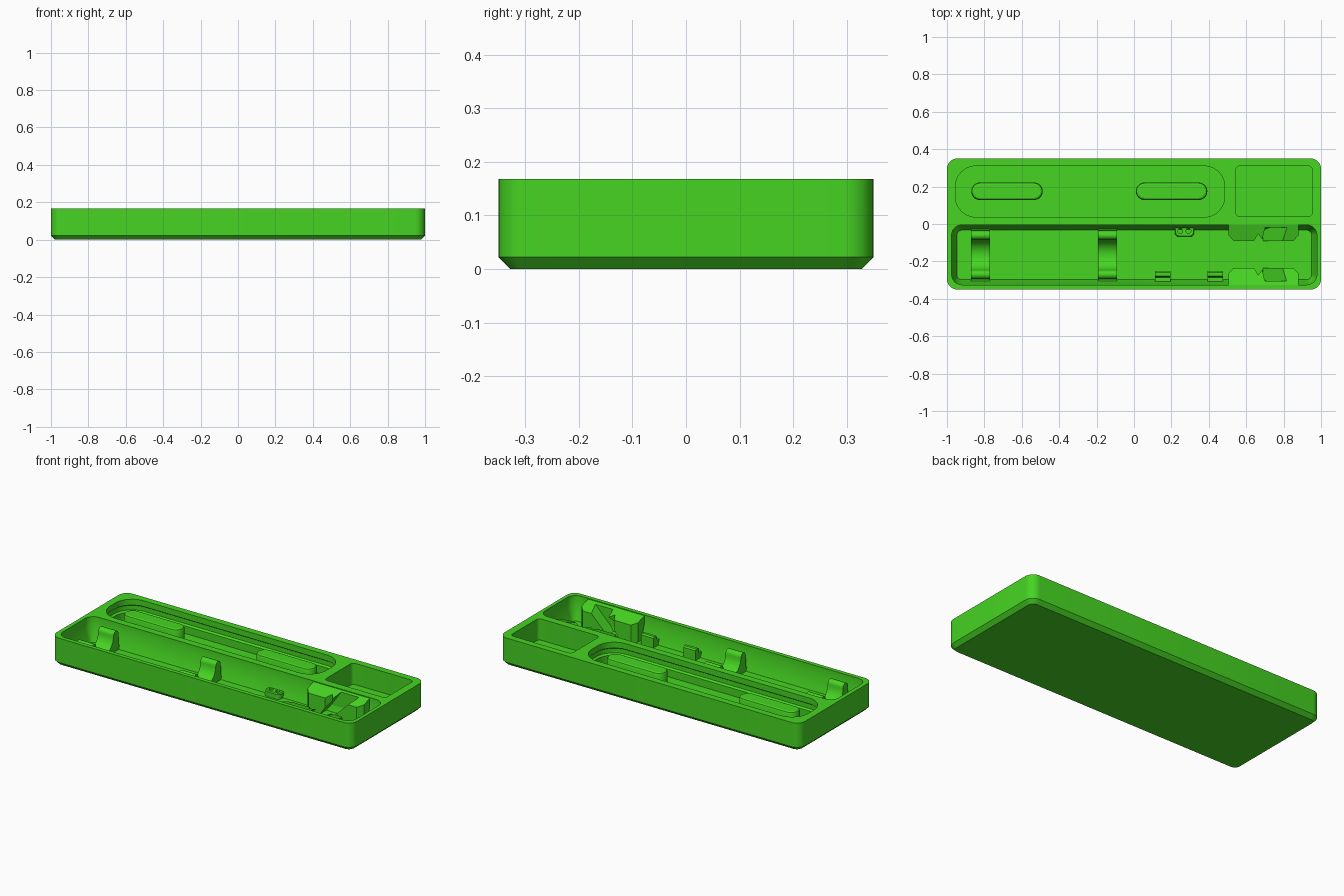
import bpy, bmesh, math

if "Cube" in bpy.data.objects:
    bpy.data.objects.remove(bpy.data.objects["Cube"])

green = bpy.data.materials.new("bright green")
green.diffuse_color = (0.061, 0.66, 0.016, 1)
green.use_nodes = True
green.node_tree.nodes["Principled BSDF"].inputs["Base Color"].default_value = green.diffuse_color


def make(name, rings):
    """Solid skinned through a list of equal-length vertex rings."""
    bm = bmesh.new()
    vs = [[bm.verts.new(p) for p in ring] for ring in rings]
    n = len(vs[0])
    for a, b in zip(vs, vs[1:]):
        for i in range(n):
            j = (i + 1) % n
            bm.faces.new((a[i], a[j], b[j], b[i]))
    bm.faces.new(vs[0][::-1])
    bm.faces.new(vs[-1])
    bmesh.ops.recalc_face_normals(bm, faces=bm.faces)
    me = bpy.data.meshes.new(name)
    bm.to_mesh(me)
    bm.free()
    ob = bpy.data.objects.new(name, me)
    bpy.context.collection.objects.link(ob)
    me.materials.append(green)
    return ob


def rounded(name, x0, x1, y0, y1, r, levels, n=8):
    """Rounded rectangle stacked through (inset, z) levels."""
    rings = []
    for inset, z in levels:
        rr = max(r - inset, 0.006)
        ring = []
        corners = ((x1, y1, -1, -1), (x0, y1, 1, -1), (x0, y0, 1, 1), (x1, y0, -1, 1))
        for k, (cx, cy, sx, sy) in enumerate(corners):
            for i in range(n + 1):
                a = math.pi / 2 * (k + i / n)
                ring.append((cx + sx * (inset + rr) + rr * math.cos(a),
                             cy + sy * (inset + rr) + rr * math.sin(a), z))
        rings.append(ring)
    return make(name, rings)


def along_x(name, profile, x0, x1):
    return make(name, [[(x, y, z) for y, z in profile] for x in (x0, x1)])


def cut(target, cutters):
    for c in cutters:
        m = target.modifiers.new("cut", 'BOOLEAN')
        m.operation, m.solver, m.object = 'DIFFERENCE', 'EXACT', c
    bpy.context.view_layer.objects.active = target
    for m in list(target.modifiers):
        bpy.ops.object.modifier_apply(modifier=m.name)
    for c in cutters:
        bpy.data.objects.remove(c)


def arc(cy, cz, r, a0, a1, n=8):
    return [(cy + r * math.cos(math.radians(a0 + (a1 - a0) * i / n)),
             cz + r * math.sin(math.radians(a0 + (a1 - a0) * i / n))) for i in range(n + 1)]


TOP, FLOOR = 0.168, 0.045

# Tray body with chamfered base and three pockets (oval one has a grooved wall)
body = rounded("tray_body", -1, 1, -0.35, 0.35, 0.055, [(0.022, 0), (0, 0.022), (0, TOP)])
cut(body, [
    rounded("oval_pocket", -0.955, 0.485, 0.037, 0.31, 0.11,
            [(0, FLOOR), (0, 0.09), (-0.012, 0.098), (-0.012, 0.125), (0, 0.133), (0, 0.3)], 12),
    rounded("square_pocket", 0.545, 0.953, 0.04, 0.31, 0.022, [(0, 0.04), (0, 0.3)]),
    rounded("long_pocket", -0.975, 0.978, -0.325, -0.005, 0.055,
            [(0.028, 0.027), (0, 0.11), (0, 0.3)]),
])

# Capsule supports in the oval pocket
for i, x in enumerate((-0.87, 0.01)):
    rounded(f"capsule_support_{i + 1}", x, x + 0.382, 0.128, 0.222, 0.047,
            [(0, 0.03), (0, 0.138), (0.004, 0.147), (0.012, 0.151)], 10)

# Cradles: two round-topped arms with a round saddle between them
half = [(-0.01, 0.045), (-0.033, 0.05), (-0.036, 0.125)]
half += arc(-0.06, 0.125, 0.023, 20, 180, 8)
MID = -0.165
saddle = arc(MID, 0.125, 0.082, 0, -90, 8)
side = [(-0.01, 0.02)] + half + saddle
profile = side + [(2 * MID - y, z) for y, z in side[:-1][::-1]]
for i, x in enumerate((-0.872, -0.192)):
    along_x(f"cradle_{i + 1}", profile, x, x + 0.102)

# Small stepped clips against the front wall
clip = [(-0.33, 0.02), (-0.33, 0.06), (-0.285, 0.06), (-0.283, 0.085),
        (-0.277, 0.092), (-0.26, 0.092), (-0.252, 0.085), (-0.252, 0.02)]
for i, x in enumerate((0.112, 0.393)):
    along_x(f"small_clip_{i + 1}", clip, x, x + 0.082)

# Two-hole socket block against the divider
socket = rounded("socket_block", 0.218, 0.322, -0.068, 0.012, 0.022,
                 [(0, 0.02), (0, 0.056), (0.005, 0.061)])
cut(socket, [rounded(f"socket_hole_{i}", x - 0.013, x + 0.013, -0.05, -0.024, 0.013,
                     [(0, 0.04), (0, 0.1)]) for i, x in enumerate((0.247, 0.291))])


# Facing holder blocks with inward-sloping tops, a notch and a slanted slot
def holder(name, wall, inner, s):
    plan = [(0.505, wall), (0.505, inner - s * 0.03), (0.532, inner), (0.642, inner),
            (0.664, inner - s * 0.038), (0.69, inner),
            (0.852, inner), (0.88, inner - s * 0.03), (0.88, wall)]
    depth = abs(inner - wall)
    ob = make(name, [[(x, y, 0.02) for x, y in plan],
                     [(x, y, 0.164 - 0.03 * abs(y - wall) / depth) for x, y in plan]])
    slot = [(0.61, 0.03), (0.69, 0.03), (0.86, 0.2), (0.73, 0.2)]
    ya, yb = inner - s * 0.07, inner + s * 0.05
    cut(ob, [make("slot", [[(x, y, z) for x, z in slot] for y in (ya, yb)])])


holder("back_holder", -0.003, -0.09, -1)
holder("front_holder", -0.327, -0.235, 1)

# Smooth curved walls, keep hard edges
for ob in bpy.context.scene.objects:
    ob.select_set(True)
    bpy.context.view_layer.objects.active = ob
bpy.ops.object.shade_smooth_by_angle(angle=math.radians(25))
